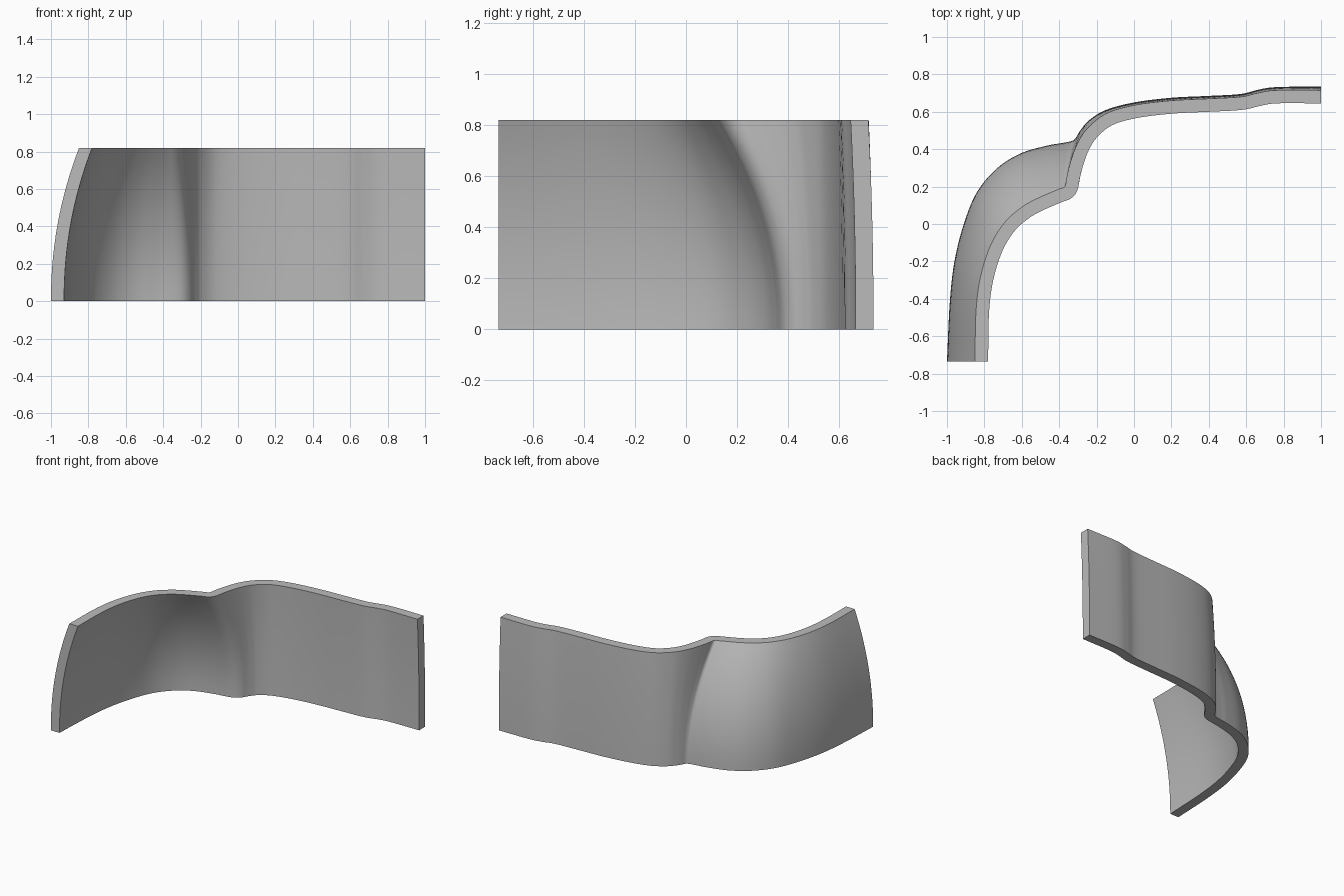
import bpy, bmesh, math
from mathutils import Vector

if "Cube" in bpy.data.objects:
    bpy.data.objects.remove(bpy.data.objects["Cube"], do_unlink=True)

HEIGHT = 0.82
THICKNESS = 0.07
ROWS = 16
STEPS = 5

# Outer face outlines at the foot and at the rim, from the front left end to the back right end
foot = [(-1, -.735), (-.985, -.42), (-.96, -.2), (-.91, 0), (-.84, .17), (-.73, .3), (-.6, .38),
        (-.46, .42), (-.39, .432), (-.335, .443), (-.315, .455), (-.3, .48), (-.28, .51),
        (-.24, .555), (-.15, .61), (0, .65), (.2, .675), (.4, .685), (.57, .695), (.66, .717),
        (.76, .732), (1, .735)]
rim = [(-.85, -.735), (-.845, -.47), (-.82, -.28), (-.765, -.11), (-.69, .01), (-.6, .09), (-.52, .135),
       (-.45, .166), (-.4, .187), (-.37, .2), (-.36, .25), (-.34, .33), (-.305, .425),
       (-.25, .51), (-.15, .59), (0, .635), (.2, .66), (.4, .67), (.57, .68), (.66, .7),
       (.76, .715), (1, .715)]


def spline(points):
    """Smooth curve through the points."""
    p = [Vector(q) for q in points]
    p = [p[0] * 2 - p[1]] + p + [p[-1] * 2 - p[-2]]
    out = []
    for a, b, c, d in zip(p, p[1:], p[2:], p[3:]):
        for k in range(STEPS):
            t = k / STEPS
            m, n = (c - a) / 2, (d - b) / 2
            out.append(b + m * t + (3 * (c - b) - 2 * m - n) * t ** 2
                       + (2 * (b - c) + m + n) * t ** 3)
    return out + [p[-2]]


def inset(curve):
    """Inner outline, one wall thickness to the right of the curve."""
    out = []
    last = len(curve) - 1
    for i, q in enumerate(curve):
        if i == 0:
            normal = Vector((1, 0))
        elif i == last:
            normal = Vector((0, -1))
        else:
            tangent = Vector((0, 0))
            for k in range(max(0, i - 3), min(last, i + 3)):
                tangent += (curve[k + 1] - curve[k]).normalized()
            normal = Vector((tangent.y, -tangent.x)).normalized()
        out.append(q + normal * THICKNESS)
    return out


# Loft the wall, leaning in more strongly towards the rim
bm = bmesh.new()
low, high = spline(foot), spline(rim)
outer, inner = [], []
for j in range(ROWS + 1):
    t = j / ROWS
    curve = [a.lerp(b, t ** 2.1) for a, b in zip(low, high)]
    for grid, line in ((outer, curve), (inner, inset(curve))):
        grid.append([bm.verts.new((q.x, q.y, t * HEIGHT)) for q in line])


def bridge(a, b):
    for i in range(len(a) - 1):
        bm.faces.new((a[i], a[i + 1], b[i + 1], b[i]))


# Outer and inner faces
for grid in (outer, inner):
    for a, b in zip(grid, grid[1:]):
        bridge(a, b)
# Foot, rim and the two end faces
for j in (0, -1):
    bridge(outer[j], inner[j])
    bridge([row[j] for row in outer], [row[j] for row in inner])
bmesh.ops.recalc_face_normals(bm, faces=bm.faces)

mesh = bpy.data.meshes.new("curved_wall")
bm.to_mesh(mesh)
bm.free()
wall = bpy.data.objects.new("curved_wall", mesh)
bpy.context.collection.objects.link(wall)

# Plain grey
grey = bpy.data.materials.new("plain_grey")
grey.use_nodes = True
colour = (0.5, 0.5, 0.5, 1)
grey.diffuse_color = colour
grey.node_tree.nodes["Principled BSDF"].inputs["Base Color"].default_value = colour
mesh.materials.append(grey)

bpy.ops.object.select_all(action="DESELECT")
wall.select_set(True)
bpy.context.view_layer.objects.active = wall
bpy.ops.object.shade_smooth_by_angle(angle=math.radians(40))
